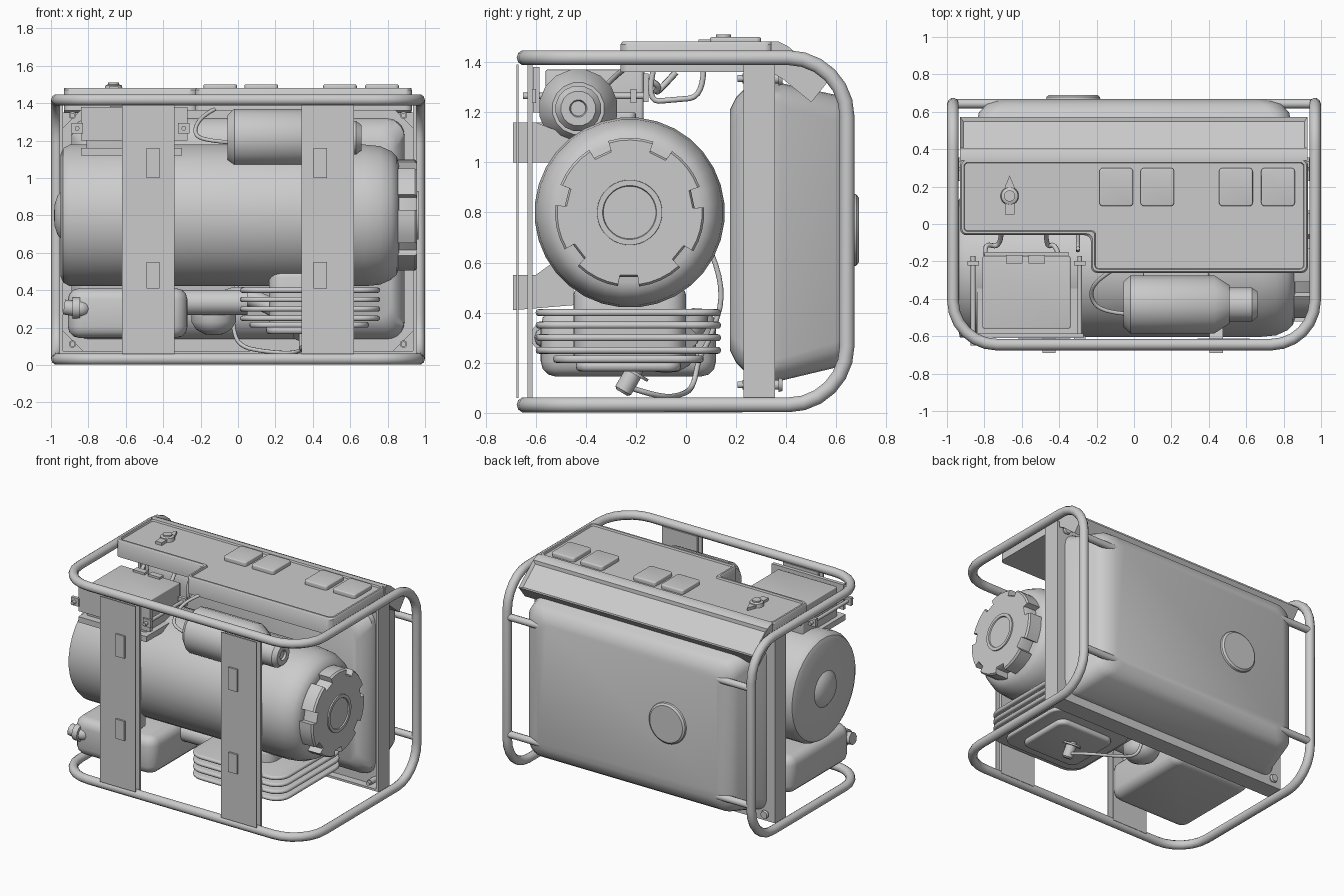
import bpy, bmesh, math
from mathutils import Vector, Matrix

if "Cube" in bpy.data.objects:
    bpy.data.objects.remove(bpy.data.objects["Cube"])

def finish(name, bm, angle=35):
    bmesh.ops.recalc_face_normals(bm, faces=bm.faces[:])
    me = bpy.data.meshes.new(name)
    bm.to_mesh(me)
    bm.free()
    ob = bpy.data.objects.new(name, me)
    bpy.context.collection.objects.link(ob)
    smooth(ob, angle)
    return ob

def smooth(ob, angle=35):
    bpy.ops.object.select_all(action='DESELECT')
    ob.select_set(True)
    bpy.context.view_layer.objects.active = ob
    bpy.ops.object.shade_smooth_by_angle(angle=math.radians(angle))

def loft(name, rings, edit=None, angle=35):
    """Skin equal-sized closed rings and cap both ends."""
    bm = bmesh.new()
    vs = [[bm.verts.new(p) for p in r] for r in rings]
    for a, b in zip(vs, vs[1:]):
        for i in range(len(a)):
            j = (i + 1) % len(a)
            bm.faces.new((a[i], a[j], b[j], b[i]))
    bm.faces.new(vs[0])
    bm.faces.new(vs[-1])
    if edit:
        bmesh.ops.recalc_face_normals(bm, faces=bm.faces[:])
        edit(bm)
    return finish(name, bm, angle)

def box(name, x0, x1, y0, y1, z0, z1):
    return loft(name, [[(x0, y0, z), (x1, y0, z), (x1, y1, z), (x0, y1, z)] for z in (z0, z1)])

def lathe(name, profile, origin, axis=(1, 0, 0), sides=32):
    """Spin (distance along axis, radius) points around the axis."""
    q = Vector((0, 0, 1)).rotation_difference(Vector(axis).normalized())
    o = Vector(origin)
    return loft(name, [[o + q @ Vector((max(r, .001) * math.cos(2 * math.pi * (i + .5) / sides),
                                       max(r, .001) * math.sin(2 * math.pi * (i + .5) / sides), t))
                        for i in range(sides)] for t, r in profile])

def fillet(pts, r, n=5):
    """Round the square corners of a closed loop."""
    pts = [Vector(p) for p in pts]
    out = []
    for i, p in enumerate(pts):
        u = (pts[i - 1] - p).normalized()
        v = (pts[(i + 1) % len(pts)] - p).normalized()
        c = p + (u + v) * r
        for k in range(n + 1):
            t = math.pi / 2 * k / n
            out.append(c - r * (v * math.cos(t) + u * math.sin(t)))
    return out

def rect(x0, x1, y0, y1, z, r):
    return fillet([(x0, y0, z), (x1, y0, z), (x1, y1, z), (x0, y1, z)], r)

def rbox(name, x0, x1, y0, y1, z0, z1, r, e):
    """Box with rounded vertical corners (r) and rounded rims (e)."""
    rings = []
    for z, s in ((z0, 1), (z1, -1)):
        part = []
        for k in range(4):
            t = math.pi / 2 * k / 3
            d = e * (1 - math.sin(t))
            part.append(rect(x0 + d, x1 - d, y0 + d, y1 - d, z + s * e * (1 - math.cos(t)), max(r - d, .004)))
        rings += part if s > 0 else part[::-1]
    return loft(name, rings)

def tube(name, pts, r, closed=False, curved=False, res=2):
    cu = bpy.data.curves.new(name, 'CURVE')
    cu.dimensions = '3D'
    cu.bevel_depth, cu.bevel_resolution, cu.use_fill_caps = r, res, True
    sp = cu.splines.new('NURBS' if curved else 'POLY')
    sp.points.add(len(pts) - 1)
    for p, co in zip(sp.points, pts):
        p.co = (*co, 1)
    sp.use_cyclic_u = closed
    if curved:
        sp.order_u, sp.use_endpoint_u, sp.resolution_u = 3, True, 5
    tmp = bpy.data.objects.new(name + "_path", cu)
    bpy.context.collection.objects.link(tmp)
    bpy.context.view_layer.update()
    me = bpy.data.meshes.new_from_object(tmp.evaluated_get(bpy.context.evaluated_depsgraph_get()))
    bpy.data.objects.remove(tmp)
    ob = bpy.data.objects.new(name, me)
    bpy.context.collection.objects.link(ob)
    smooth(ob, 50)

def extrude_x(name, yz, x0, x1, edit=None):
    return loft(name, [[(x, y, z) for y, z in yz] for x in (x0, x1)], edit, 30)

# Continuous bent tube frame and rear cross bars
X, YF, YB, ZB, ZT = .968, -.645, .643, .032, 1.418
tube("tube_frame", fillet([(X, YF, ZB), (X, YB, ZB), (X, YB, ZT), (X, YF, ZT),
                           (-X, YF, ZT), (-X, YB, ZT), (-X, YB, ZB), (-X, YF, ZB)], .235, 6), .031, True, res=3)
for z in (.30, 1.14):
    tube("rear_cross_bar", [(-X, YB, z), (X, YB, z)], .025)

# Front upright plates with mounting brackets
for s in (-1, 1):
    x0, x1 = sorted((s * .34, s * .62))
    box("front_plate", x0, x1, -.677, -.669, .06, 1.39)
    box("front_plate_backing", x0, x1, -.632, -.612, .03, 1.40)
    c = -.455 if s < 0 else .44
    extrude_x("lower_mount", [(-.69, .41), (-.69, .55), (-.6, .55), (-.45, .66), (-.45, .43)], c - .035, c + .035)
    extrude_x("upper_mount", [(-.69, 1.0), (-.69, 1.16), (-.6, 1.16), (-.42, 1.09), (-.5, 1.0)], c - .035, c + .035)

# Generator drum
C = (0, -.225, .80)
lathe("generator_drum", [(-.985, 0), (-.98, .06), (-.965, .105), (-.948, .125), (-.948, .33), (-.935, .36),
                         (-.90, .38), (.68, .38), (.76, .372), (.82, .345), (.85, .315), (.86, .28), (.86, 0)], C)

# Notched recoil cover and hub
outline = []
for i in range(7):
    a0 = math.radians(4) + i * 2 * math.pi / 7
    outline += [(a0, .26), (a0 + .28, .26)]
    outline += [(a0 + .281 + k * .1536, .298) for k in range(5)]
cover = [[(x, C[1] + r * f * math.cos(a), C[2] + r * f * math.sin(a)) for a, r in outline]
         for x, f in ((.84, 1), (.945, 1), (.957, .97))]
loft("recoil_cover", cover)
lathe("recoil_hub", [(.94, .132), (.966, .13), (.966, .108), (.958, .105), (.958, 0)], C)

# Cylinder core and cooling fins
rbox("cylinder_core", .165, .57, -.45, .0, .2, .5, .08, .03)
for z in (.40, .35, .30, .25):
    rbox("cooling_fin", .01, .76, -.6, .14, z - .014, z + .014, .11, .013)
rbox("lower_fin", .06, .70, -.53, .07, .2, .23, .1, .012)
rbox("head_cover", .15, .6, -.44, -.02, .165, .21, .06, .02)

# Spark plug and its lead
lathe("spark_plug", [(0, .03), (.05, .03), (.05, .065), (.062, .065), (.062, .036), (.14, .036), (.15, .025)],
      (.36, -.18, .21), (0, -.5, -.85), 14)
tube("spark_lead", [(.36, -.22, .10), (.33, -.10, .06), (.15, -.02, .07), (.0, .03, .10), (-.03, .05, .22),
                    (-.02, .10, .30), (0, .16, .5), (0, .10, .64)], .011, curved=True)

# Muffler, exhaust, intake and carburettor
rbox("muffler", -.91, -.27, -.58, .12, .145, .41, .08, .06)
tube("exhaust_pipe", [(-.82, -.45, .30), (-.82, -.56, .30), (-.86, -.565, .30), (-.93, -.565, .31)], .042, curved=True, res=3)
lathe("exhaust_collar", [(0, .056), (.04, .056)], (-.885, -.565, .305), sides=20)
lathe("intake_pipe", [(-.3, .068), (.05, .068)], (0, -.2, .335), sides=20)
lathe("carburettor_bowl", [(0, .12), (.06, .12), (.1, .095), (.125, .05), (.13, 0)], (-.13, -.08, .29), (0, 0, -1), 24)
tube("intake_elbow", [(-.13, -.1, .3), (-.08, .03, .36), (.05, .05, .38), (.2, 0, .3)], .05, curved=True)

# Starter motor above the drum
lathe("starter_motor", [(-.055, .125), (-.02, .158), (.43, .158), (.51, .105), (.51, .092), (.63, .092),
                        (.66, .07), (.66, .035), (.645, .03), (.645, 0)], (0, -.43, 1.215), sides=16)
rbox("starter_saddle", .05, .4, -.45, -.2, 1.05, 1.2, .03, .01)

# Battery with clamp rods and terminals
rbox("battery", -.81, -.34, -.56, -.17, 1.12, 1.37, .012, .006)
box("battery_tray", -.84, -.30, -.61, -.16, 1.12, 1.16)
box("battery_front_plate", -.84, -.27, -.61, -.585, 1.2, 1.38)
for x in (-.86, -.29):
    tube("clamp_rod", [(x, -.65, 1.265), (x, -.17, 1.265)], .013)
    for y in (-.61, -.21):
        box("clamp_nut", x - .03, x + .03, y - .012, y + .012, 1.237, 1.293)
box("terminal_block", -.80, -.35, -.19, -.15, 1.24, 1.355)
for x in (-.64, -.52):
    box("terminal", x - .045, x + .045, -.21, -.165, 1.3, 1.385)
for x, d in ((-.79, .08), (-.40, -.07)):
    tube("battery_cable", [(x, -.18, 1.33), (x - .02, -.10, 1.32), (x + d, -.13, 1.26), (x + d, -.04, 1.36)], .013, curved=True)
tube("starter_cable", [(-.12, -.25, 1.37), (-.20, -.3, 1.33), (-.24, -.38, 1.24), (-.18, -.47, 1.2), (-.04, -.48, 1.19)], .011, curved=True)
tube("panel_cable", [(-.3, -.13, 1.37), (-.3, -.16, 1.24), (-.3, -.05, 1.25), (-.3, .07, 1.26), (-.3, .07, 1.38)], .011, curved=True)

# L-shaped control panel with a sunken face
def panel_ring(d, z, r):
    a, b = .93 - d, -.23 + d
    return fillet([(-a, -.06 + d, z), (b, -.06 + d, z), (b, -.262 + d, z), (a, -.262 + d, z),
                   (a, .35 - d, z), (-a, .35 - d, z)], r, 4)
loft("control_panel", [panel_ring(0, 1.36, .035), panel_ring(0, 1.47, .035), panel_ring(.008, 1.482, .03),
                       panel_ring(.02, 1.482, .022), panel_ring(.024, 1.47, .018)])

# Sloped rear part of the panel
def recess(bm):
    f = max(bm.faces, key=lambda f: f.normal.dot(Vector((0, .62, .78))) * f.calc_area())
    bmesh.ops.inset_individual(bm, faces=[f], thickness=.025, depth=-.018)
extrude_x("panel_slope", [(.34, 1.482), (.37, 1.482), (.405, 1.465), (.572, 1.33), (.50, 1.24), (.39, 1.33), (.34, 1.36)],
          -.93, .928, recess)

# Socket covers and selector switch
for x in (-.095, .125, .545, .77):
    rbox("socket_cover", x - .09, x + .09, .095, .3, 1.46, 1.5, .02, .008)
lathe("switch_base", [(0, .05), (.03, .045), (.035, .03), (.045, .03), (.045, 0)], (-.665, .15, 1.465), (0, 0, 1), 20)
loft("switch_pointer", [[(-.69, .05, z), (-.64, .05, z), (-.64, .2, z), (-.665, .26, z), (-.69, .2, z)] for z in (1.465, 1.49)])

# Fuel tank from rounded sections, plus cap
def tank_ring(y, hx, z0, z1, r):
    return fillet([(-hx, y, z0), (hx, y, z0), (hx, y, z1), (-hx, y, z1)], r)
loft("fuel_tank", [tank_ring(*t) for t in (
    (.175, .82, .25, 1.21, .08), (.20, .85, .20, 1.26, .09), (.25, .89, .15, 1.31, .09), (.35, .89, .12, 1.33, .09),
    (.385, .87, .13, 1.315, .09), (.595, .83, .18, 1.27, .1), (.64, .79, .21, 1.24, .1), (.668, .72, .28, 1.17, .08))], angle=40)
lathe("fuel_cap", [(.65, .15), (.68, .143), (.69, .13), (.69, 0)], (-.325, 0, .73), (0, 1, 0))

# Tank mounting plate, surround and bolts
c = .14
loft("tank_plate", [[(sx * (.955 - (c if k else 0)), y, .725 + sz * (.665 - (0 if k else c)))
                     for sx, sz, k in ((-1, -1, 0), (-1, -1, 1), (1, -1, 1), (1, -1, 0),
                                       (1, 1, 0), (1, 1, 1), (-1, 1, 1), (-1, 1, 0))] for y in (.285, .305)])
box("lower_crossmember", -.955, .955, .23, .355, .06, .075)
box("tank_back_sheet", -.955, .955, .335, .355, .06, 1.35)
for s in (-1, 1):
    x0, x1 = sorted((s * .935, s * .955))
    box("side_upright", x0, x1, .23, .355, .06, 1.39)
    for z in (.112, 1.335):
        lathe("tank_bolt", [(.205, .014), (.225, .014), (.225, .02), (.37, .02), (.37, .03), (.385, .025)],
              (s * .885, 0, z), (0, 1, 0), 12)
